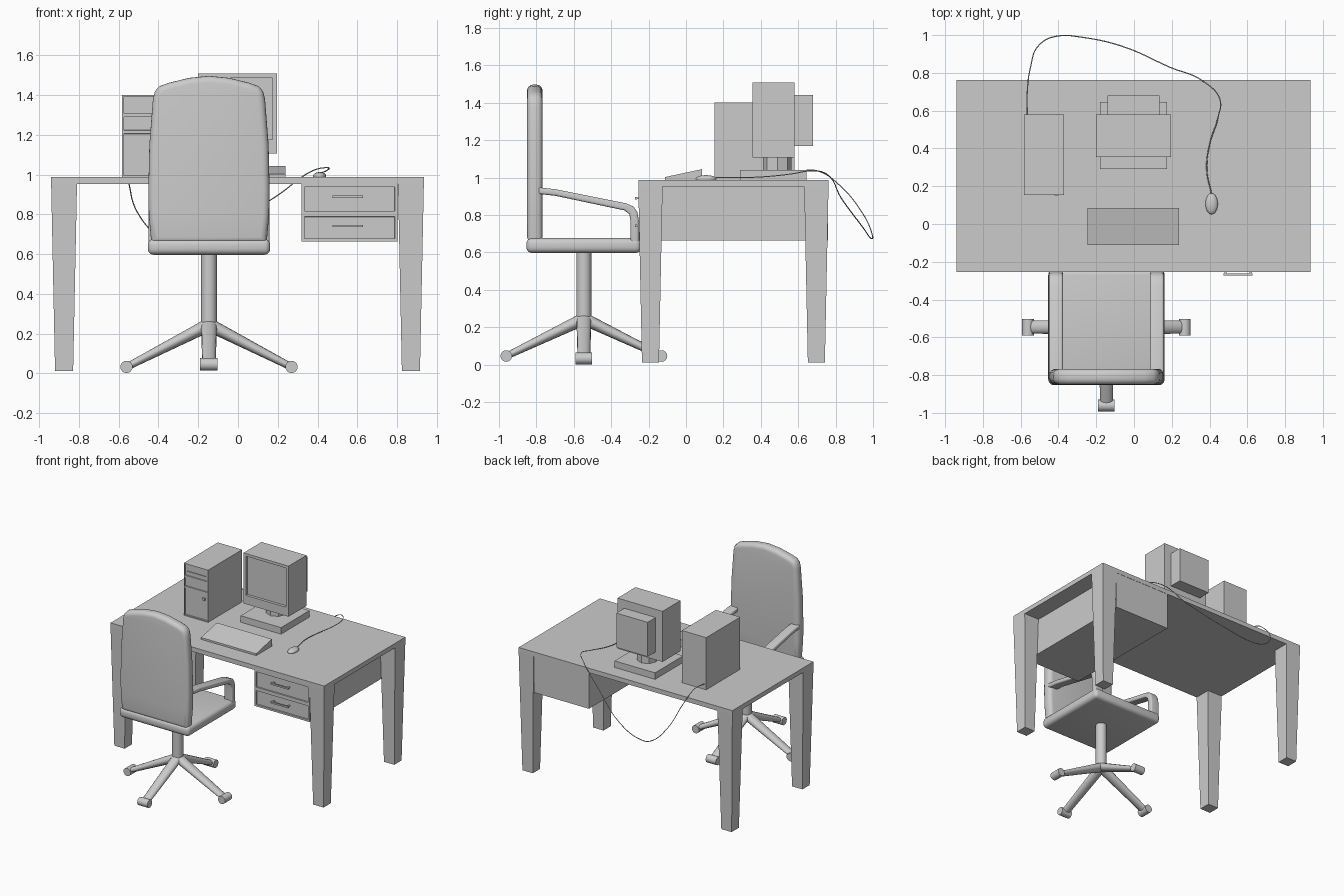
import bpy, bmesh, math
from mathutils import Matrix, Vector

if "Cube" in bpy.data.objects:
    bpy.data.objects.remove(bpy.data.objects["Cube"])


def finish(name, bm, smooth=False):
    bmesh.ops.recalc_face_normals(bm, faces=bm.faces[:])
    me = bpy.data.meshes.new(name)
    bm.to_mesh(me)
    bm.free()
    ob = bpy.data.objects.new(name, me)
    bpy.context.collection.objects.link(ob)
    if smooth:
        bpy.ops.object.select_all(action='DESELECT')
        ob.select_set(True)
        bpy.context.view_layer.objects.active = ob
        bpy.ops.object.shade_smooth_by_angle(angle=math.radians(40))
    return ob


def box_bm(x, y, z):
    bm = bmesh.new()
    bmesh.ops.create_cube(bm, size=1)
    for v in bm.verts:
        v.co = [r[0] if c < 0 else r[1] for c, r in zip(v.co, (x, y, z))]
    return bm


def box(name, x, y, z, bevel=0):
    bm = box_bm(x, y, z)
    if bevel:
        bmesh.ops.bevel(bm, geom=bm.edges[:], offset=bevel, segments=4,
                        profile=0.5, affect='EDGES')
    return finish(name, bm, bevel > 0)


def panelled_box(name, x, y, z, cuts, border, depth, skip_below=None):
    """Box whose front is split at heights and recessed panel by panel."""
    bm = box_bm(x, y, z)
    for c in cuts:
        bmesh.ops.bisect_plane(bm, geom=bm.verts[:] + bm.edges[:] + bm.faces[:],
                               plane_co=(0, 0, c), plane_no=(0, 0, 1))
    bm.normal_update()
    front = [f for f in bm.faces if f.normal.y < -0.9 and
             (skip_below is None or f.calc_center_median().z > skip_below)]
    res = bmesh.ops.inset_individual(bm, faces=front, thickness=border)
    inner = front
    bmesh.ops.inset_individual(bm, faces=inner, thickness=0.001, depth=-depth)
    return finish(name, bm)


def prism(name, outline, axis, lo, hi, bevel=0, smooth=False):
    """Outline (u, z) extruded along x or y, with rounded cap edges."""
    bm = bmesh.new()
    k = 0 if axis == 'x' else 1
    place = (lambda u, w, t: (t, u, w)) if k == 0 else (lambda u, w, t: (u, t, w))
    face = bm.faces.new([bm.verts.new(place(u, w, lo)) for u, w in outline])
    ext = bmesh.ops.extrude_face_region(bm, geom=[face], use_keep_orig=True)
    for v in ext['geom']:
        if isinstance(v, bmesh.types.BMVert):
            v.co[k] = hi
    bmesh.ops.recalc_face_normals(bm, faces=bm.faces[:])
    if bevel:
        caps = [e for e in bm.edges if abs(e.verts[0].co[k] - e.verts[1].co[k]) < 1e-6]
        bmesh.ops.bevel(bm, geom=caps, offset=bevel, segments=4,
                        profile=0.5, affect='EDGES')
    return finish(name, bm, smooth)


def cylinder(name, r, depth, matrix, segments=20, smooth=True):
    bm = bmesh.new()
    bmesh.ops.create_cone(bm, cap_ends=True, segments=segments, radius1=r,
                          radius2=r, depth=depth, matrix=matrix)
    return finish(name, bm, smooth)


T = Matrix.Translation

# Desk: slab, four tapered legs, drawer cabinet with handles
box("desk_top", (-.94, .935), (-.255, .762), (.952, .988))
for sx in (-1, 1):
    for sy in (-1, 1):
        bm = box_bm((-.065, .065), (-.065, .065), (.012, .953))
        for v in bm.verts:
            if v.co.z < .5:
                v.co.x *= .70
                v.co.y *= .70
            v.co += Vector((-.0025 + sx * .8725, .2535 + sy * .4435, 0))
        finish("desk_leg", bm)
panelled_box("drawer_cabinet", (.32, .803), (-.25, .76), (.665, .953), [.803], .02, .01)
for z in (.89, .742):
    box("drawer_handle", (.475, .628), (-.272, -.262), (z - .006, z + .006))
    for x in (.485, .618):
        box("handle_post", (x - .006, x + .006), (-.265, -.238), (z - .005, z + .005))

# Computer tower with three recessed bays
panelled_box("tower", (-.583, -.37), (.153, .58), (.988, 1.402), [1.30, 1.215], .012, .008)
box("drive_slot", (-.56, -.395), (.154, .164), (1.338, 1.344))
box("power_button", (-.42, -.40), (.152, .164), (1.15, 1.17))

# Monitor with recessed screen, rear housing, neck and base
panelled_box("monitor", (-.2, .195), (.355, .58), (1.107, 1.508), [1.155], .03, .02, 1.155)
box("monitor_back", (-.14, .135), (.575, .68), (1.17, 1.443))
cylinder("monitor_neck", .076, .08, T((-.003, .488, 1.073)), 8, False)
box("monitor_base", (-.18, .175), (.29, .645), (.988, 1.04))

# Keyboard wedge
prism("keyboard", [(-.112, .988), (.085, .988), (.085, 1.045), (-.112, 1.003)], 'x', -.245, .238)

# Mouse: half ellipsoid on the desk
bm = bmesh.new()
bmesh.ops.create_uvsphere(bm, u_segments=20, v_segments=12, radius=1,
                          matrix=T((.411, .107, .993)) @ Matrix.Diagonal((.033, .056, .02, 1)))
finish("mouse", bm, True)

# Mouse cable, hanging behind the desk to the tower
path = [(.41, .16, 1.0), (.385, .29, 1.0), (.40, .42, 1.005), (.445, .565, 1.02),
        (.455, .66, 1.035), (.375, .75, 1.02), (.19, .83, .89), (-.075, .945, .735),
        (-.285, .99, .675), (-.39, .997, .69), (-.50, .95, .80), (-.55, .82, .96),
        (-.565, .70, 1.037), (-.565, .58, 1.03)]
cu = bpy.data.curves.new("mouse_cable", 'CURVE')
cu.dimensions = '3D'
cu.bevel_depth = .003
cu.bevel_resolution = 1
cu.resolution_u = 6
sp = cu.splines.new('BEZIER')
sp.bezier_points.add(len(path) - 1)
for p, co in zip(sp.bezier_points, path):
    p.co = co
    p.handle_left_type = p.handle_right_type = 'AUTO'
bpy.context.collection.objects.link(bpy.data.objects.new("mouse_cable", cu))

# Chair seat and backrest
CX, CY = -.146, -.546
box("chair_seat", (CX - .308, CX + .308), (-.853, -.24), (.597, .677), .03)
half = [(.29, .655), (.303, .80), (.305, .92), (.30, 1.15), (.282, 1.38),
        (.272, 1.42), (.25, 1.445), (.20, 1.463), (.10, 1.487)]
outline = [(CX + x, z) for x, z in half] + [(CX, 1.497)] + [(CX - x, z) for x, z in half[::-1]]
prism("chair_back", outline, 'y', -.85, -.767, .032, True)

# Armrests: sloping bar that bends down to the seat
upper = [(-.79, .948), (-.70, .938), (-.32, .862), (-.28, .845), (-.26, .815), (-.252, .77), (-.252, .65)]
lower = [(-.297, .65), (-.297, .77), (-.303, .805), (-.33, .825), (-.70, .903), (-.79, .913)]
for s in (-1, 1):
    a, b = sorted((CX + s * .23, CX + s * .304))
    prism("armrest", upper + lower, 'x', a, b, .012, True)

# Chair column, four spokes and casters
cylinder("chair_column", .04, .40, T((CX, CY, .41)))
for i in range(4):
    zc = .033 if i % 2 == 0 else .046
    a, b = Vector((0, 0, .245)), Vector((.41, 0, zc + .002))
    d = b - a
    turn = T((CX, CY, 0)) @ Matrix.Rotation(i * math.pi / 2, 4, 'Z')
    bm = bmesh.new()
    bmesh.ops.create_cone(bm, cap_ends=True, segments=16, radius1=.04, radius2=.04,
                          depth=d.length)
    for v in bm.verts:
        v.co.x *= .85 if v.co.z < 0 else .45
        v.co.y *= 1 if v.co.z < 0 else .85
    bm.transform(turn @ T((a + b) / 2) @ Matrix.Rotation(math.atan2(d.x, d.z), 4, 'Y'))
    finish("chair_spoke", bm, True)
    cylinder("caster", .031, .088, turn @ T((.415, 0, zc)) @ Matrix.Rotation(math.pi / 2, 4, 'X'), 16)
